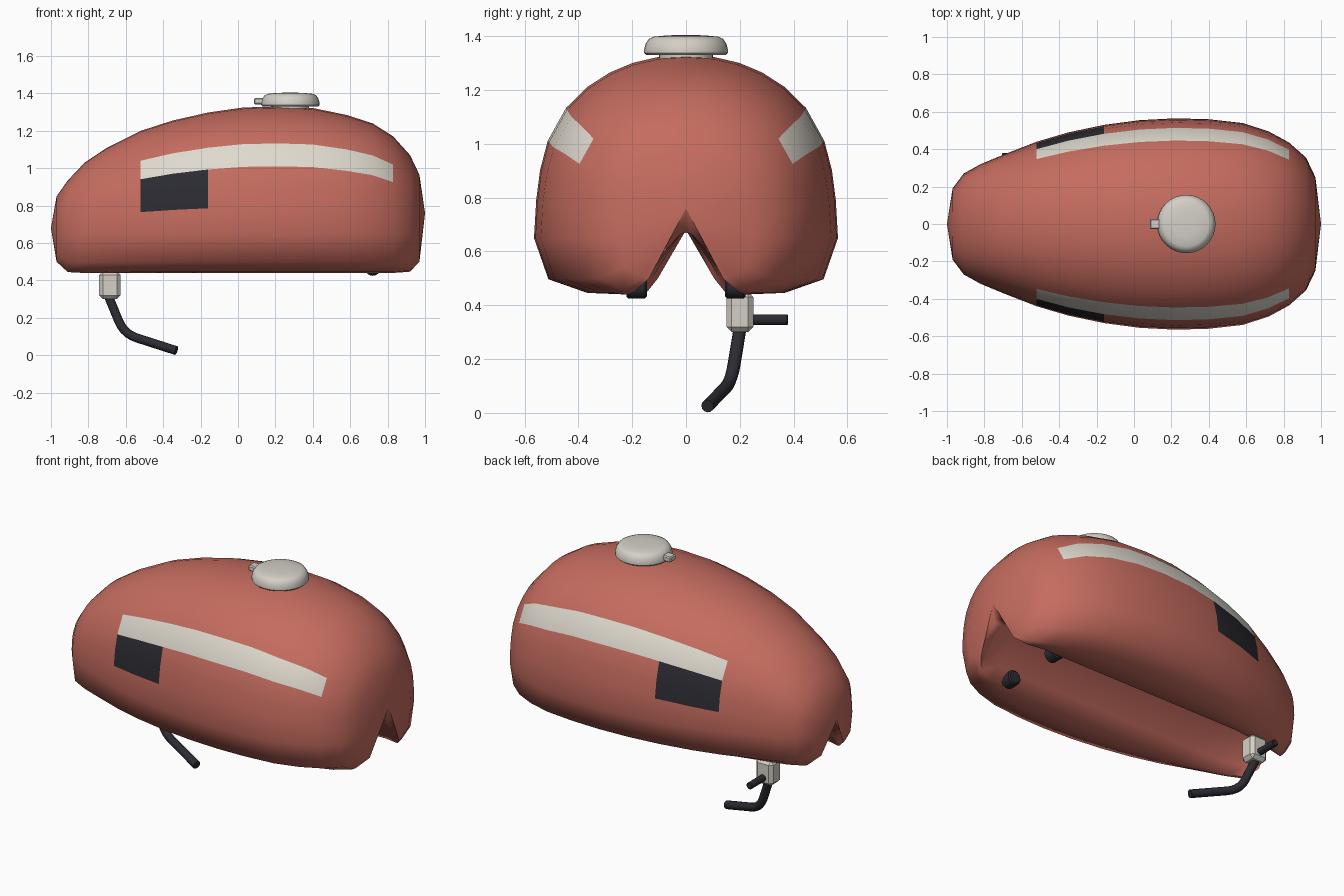
import bpy, bmesh, math
from mathutils import Vector

if "Cube" in bpy.data.objects:
    bpy.data.objects.remove(bpy.data.objects["Cube"])


def material(name, rgb):
    m = bpy.data.materials.new(name)
    m.use_nodes = True
    m.diffuse_color = (*rgb, 1)
    bsdf = m.node_tree.nodes["Principled BSDF"]
    bsdf.inputs["Base Color"].default_value = (*rgb, 1)
    bsdf.inputs["Roughness"].default_value = 0.6
    return m


RED = material("tank red", (0.56, 0.15, 0.115))
CREAM = material("cream stripe", (0.74, 0.70, 0.62))
BLACK = material("soft black", (0.024, 0.024, 0.032))
METAL = material("pale metal", (0.66, 0.63, 0.57))


def finish(name, bm, mats, angle=40):
    bmesh.ops.recalc_face_normals(bm, faces=bm.faces)
    mesh = bpy.data.meshes.new(name)
    bm.to_mesh(mesh)
    bm.free()
    ob = bpy.data.objects.new(name, mesh)
    bpy.context.collection.objects.link(ob)
    for m in mats:
        mesh.materials.append(m)
    bpy.ops.object.select_all(action="DESELECT")
    ob.select_set(True)
    bpy.context.view_layer.objects.active = ob
    bpy.ops.object.shade_smooth_by_angle(angle=math.radians(angle))
    return ob


# Tank stations: x, top height, half width, bottom height
STATIONS = [
    (-.97, .85, .19, .50), (-.91, .935, .27, .445), (-.82, 1.03, .32, .44),
    (-.70, 1.11, .37, .44), (-.52, 1.20, .44, .44), (-.35, 1.255, .49, .44),
    (-.16, 1.298, .53, .44), (.03, 1.325, .555, .44), (.22, 1.33, .565, .44),
    (.40, 1.322, .56, .44), (.58, 1.285, .54, .44), (.72, 1.24, .495, .44),
    (.83, 1.17, .435, .44), (.92, 1.07, .355, .447), (.97, .965, .25, .50)]
# Upper cross-section: width fraction, height fraction above the widest line
UPPER = [(0, 1), (.18, .99), (.35, .957), (.5, .905), (.65, .825), (.79, .71),
         (.91, .53), (.96, .37), (.985, .21), (1, 0)]
MID, APEX = .65, .67


def half_section(x, top, w, low):
    pts = [(w * g, MID + (top - MID) * f) for g, f in UPPER]
    pts += [(.905 * w, low + .27 * (MID - low)),
            (.65 * w, low + .006),
            (min(.22, .55 * w), low),
            (min(.165, .46 * w), low + .06),
            (min(.02, .1 * w), APEX - .005),
            (0, APEX)]
    return pts


# Tank with its underside tunnel; stripe and side panel are rows of the skin
bm = bmesh.new()
rings = []
for st in STATIONS:
    half = half_section(*st)
    loop = half + [(-y, z) for y, z in half[-2:0:-1]]
    rings.append([bm.verts.new((st[0], y, z)) for y, z in loop])
n = len(rings[0])
for i in range(len(rings) - 1):
    x = (STATIONS[i][0] + STATIONS[i + 1][0]) / 2
    for j in range(n):
        k = (j + 1) % n
        f = bm.faces.new((rings[i][j], rings[i][k], rings[i + 1][k], rings[i + 1][j]))
        row = min(j, n - 1 - j)
        if row == 5 and -.52 < x < .83:
            f.material_index = 1
        elif row in (6, 7) and -.52 < x < -.16:
            f.material_index = 2
for ring, tip in ((rings[0], (-1, 0, .68)), (rings[-1], (1, 0, .76))):
    pole = bm.verts.new(tip)
    for j in range(n):
        bm.faces.new((ring[j], ring[(j + 1) % n], pole))
finish("fuel_tank", bm, (RED, CREAM, BLACK), 75)


def lathe(name, profile, centre, mat, steps=32):
    bm = bmesh.new()
    vs = [bm.verts.new((r, 0, z)) for r, z in profile]
    es = [bm.edges.new(p) for p in zip(vs, vs[1:])]
    bmesh.ops.spin(bm, geom=vs + es, axis=(0, 0, 1), cent=(0, 0, 0),
                   angle=2 * math.pi, steps=steps)
    bmesh.ops.remove_doubles(bm, verts=bm.verts, dist=1e-4)
    bmesh.ops.translate(bm, verts=bm.verts, vec=centre)
    return finish(name, bm, [mat])


def box(name, lo, hi, mat, bevel):
    lo, hi = Vector(lo), Vector(hi)
    bm = bmesh.new()
    bmesh.ops.create_cube(bm, size=1)
    for v in bm.verts:
        v.co = (lo + hi) / 2 + v.co * (hi - lo)
    bmesh.ops.bevel(bm, geom=bm.edges[:], offset=bevel, segments=1, affect="EDGES")
    return finish(name, bm, [mat], 20)


def rod(name, a, b, radius, mat, bevel=.006, sides=16):
    a, b = Vector(a), Vector(b)
    bm = bmesh.new()
    bmesh.ops.create_cone(bm, cap_ends=True, segments=sides, radius1=radius,
                          radius2=radius, depth=(b - a).length)
    rim = [e for e in bm.edges if any(len(f.verts) > 4 for f in e.link_faces)]
    bmesh.ops.bevel(bm, geom=rim, offset=bevel, segments=1, affect="EDGES")
    turn = Vector((0, 0, 1)).rotation_difference(b - a)
    for v in bm.verts:
        v.co = (a + b) / 2 + turn @ v.co
    return finish(name, bm, [mat], 35)


# Filler cap and its latch
lathe("filler_cap", [(0, 1.30), (.1, 1.30), (.1, 1.33), (.148, 1.33), (.156, 1.338),
                     (.156, 1.35), (.15, 1.372), (.138, 1.39), (.12, 1.398),
                     (.07, 1.403), (0, 1.405)], (.28, 0, 0), METAL)
box("cap_latch", (.085, -.028, 1.342), (.15, .028, 1.375), METAL, .006)

# Mounting pegs in the tunnel
for side, label in ((1, "left"), (-1, "right")):
    rod(label + "_mount_peg", (.72, side * .145, .468), (.72, side * .222, .468),
        .043, BLACK, .008)

# Fuel tap with lever
box("tap_body", (-.742, .15, .30), (-.628, .25, .45), METAL, .02)
rod("tap_lever", (-.685, .22, .346), (-.685, .38, .346), .02, BLACK, .004)

# Bent outlet pipe swept along a rounded path
start, corner, end = (Vector(p) for p in
                      ((-.69, .20, .31), (-.61, .168, .115), (-.33, .08, .025)))
p, q = corner.lerp(start, .35), corner.lerp(end, .25)
path = [start]
for i in range(6):
    t = i / 5
    path.append(p.lerp(corner, t).lerp(corner.lerp(q, t), t))
path.append(end)
bm = bmesh.new()
rings = []
for i, c in enumerate(path):
    d = path[min(i + 1, len(path) - 1)] - path[max(i - 1, 0)]
    u = d.cross(Vector((0, 1, 0))).normalized()
    v = d.cross(u).normalized()
    angles = [2 * math.pi * k / 12 for k in range(12)]
    rings.append([bm.verts.new(c + .024 * (u * math.cos(a) + v * math.sin(a)))
                  for a in angles])
for r, s in zip(rings, rings[1:]):
    for k in range(12):
        bm.faces.new((r[k], r[k - 1], s[k - 1], s[k]))
bm.faces.new(rings[0])
bm.faces.new(rings[-1])
finish("outlet_pipe", bm, [BLACK])
